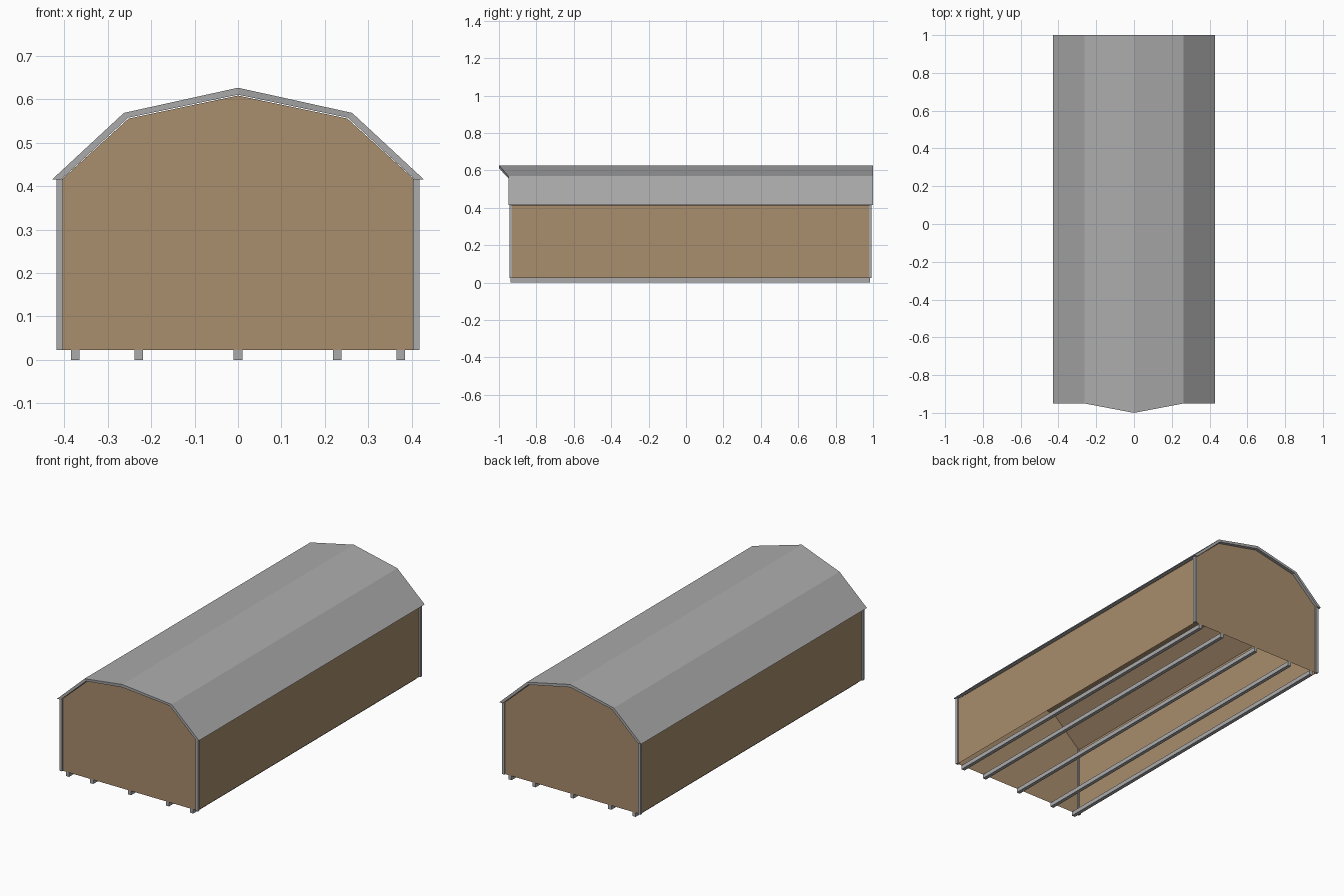
import bpy, bmesh

if "Cube" in bpy.data.objects:
    bpy.data.objects.remove(bpy.data.objects["Cube"])


def material(name, rgb):
    m = bpy.data.materials.new(name)
    m.diffuse_color = (*rgb, 1)
    m.use_nodes = True
    m.node_tree.nodes["Principled BSDF"].inputs["Base Color"].default_value = m.diffuse_color
    return m


brown = material("tan_siding", (0.392, 0.266, 0.153))
grey = material("grey_metal", (0.41, 0.41, 0.41))


def finish(bm, name, mat):
    bmesh.ops.recalc_face_normals(bm, faces=bm.faces)
    me = bpy.data.meshes.new(name)
    bm.to_mesh(me)
    bm.free()
    me.materials.append(mat)
    ob = bpy.data.objects.new(name, me)
    bpy.context.collection.objects.link(ob)
    return ob


def mirrored(half):
    """Right half profile, eave to ridge -> full profile, right to left."""
    return half + [(-x, z) for x, z in reversed(half[:-1])]


def box(name, x0, x1, y0, y1, z0, z1, mat):
    bm = bmesh.new()
    bmesh.ops.create_cube(bm, size=1)
    for v in bm.verts:
        v.co = (x0 + (v.co.x + .5) * (x1 - x0),
                y0 + (v.co.y + .5) * (y1 - y0),
                z0 + (v.co.z + .5) * (z1 - z0))
    return finish(bm, name, mat)


FRONT, BACK, FLOOR, WALL = -0.937, 0.985, 0.023, 0.411

# Siding shell: gambrel profile with gables and ceiling, open underneath
profile = mirrored([(WALL, FLOOR), (WALL, 0.411), (0.252, 0.556), (0, 0.609)])
bm = bmesh.new()
rows = [[bm.verts.new((x, y, z)) for x, z in profile] for y in (FRONT, BACK)]
for row in rows:
    bm.faces.new(row)
for i in range(len(profile) - 1):
    bm.faces.new((rows[0][i], rows[0][i + 1], rows[1][i + 1], rows[1][i]))
finish(bm, "siding_shell", brown)

# Roof: thick gambrel sheet whose front ridge juts forward to a point
outer = mirrored([(0.429, 0.415), (0.263, 0.569), (0, 0.627)])
inner = mirrored([(0.408, 0.415), (0.253, 0.558), (0, 0.611)])
bm = bmesh.new()


def roof_row(pts, y):
    return [bm.verts.new((x, -1.0 if x == 0 and y < 0 else y, z)) for x, z in pts]


of, inf = roof_row(outer, -0.95), roof_row(inner, -0.95)
ob_, ib = roof_row(outer, 1.0), roof_row(inner, 1.0)
for a, b in ((of, ob_), (inf, ib), (of, inf), (ob_, ib)):
    for i in range(4):
        bm.faces.new((a[i], a[i + 1], b[i + 1], b[i]))
for i in (0, 4):
    bm.faces.new((of[i], ob_[i], ib[i], inf[i]))
finish(bm, "roof", grey)

# Corner trim posts
R = 0.0075
for sx, side in ((-1, "left"), (1, "right")):
    for y, end in ((FRONT, "front"), (BACK, "back")):
        box(f"{end}_{side}_corner_trim", sx * WALL - R, sx * WALL + R,
            y - R, y + R, FLOOR, 0.415, grey)

# Skid runners
for i, x in enumerate((-0.375, -0.229, 0, 0.229, 0.375)):
    box(f"skid_runner_{i + 1}", x - 0.0098, x + 0.0098, FRONT, BACK, 0, FLOOR, grey)
